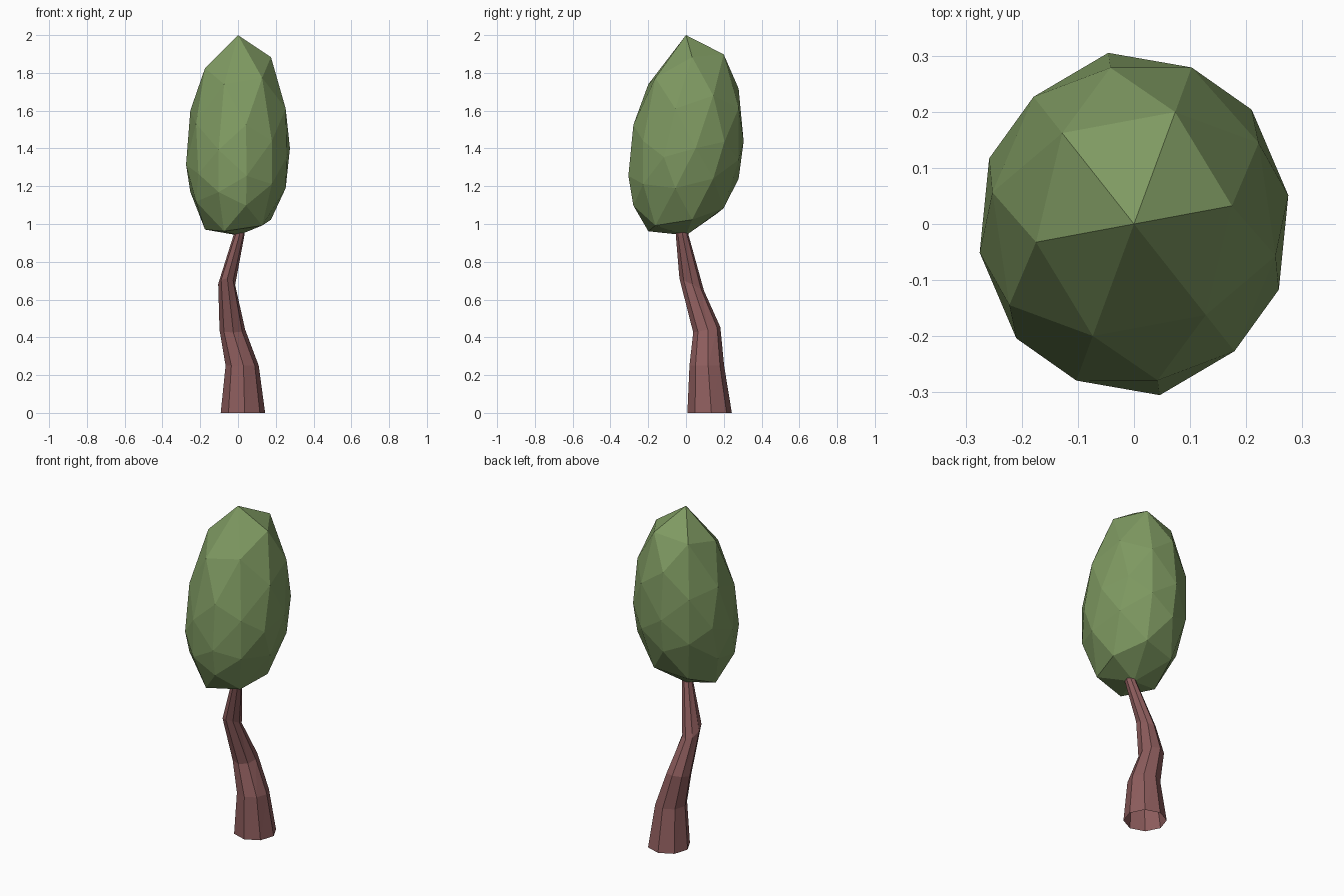
import bpy, bmesh, math
from mathutils import Matrix, Vector

cube = bpy.data.objects.get("Cube")
if cube:
    bpy.data.objects.remove(cube)


def material(name, rgb):
    mat = bpy.data.materials.new(name)
    mat.use_nodes = True
    mat.diffuse_color = (*rgb, 1)
    mat.node_tree.nodes["Principled BSDF"].inputs["Base Color"].default_value = (*rgb, 1)
    return mat


def finish(bm, name, mat):
    bmesh.ops.recalc_face_normals(bm, faces=bm.faces)
    mesh = bpy.data.meshes.new(name)
    bm.to_mesh(mesh)
    bm.free()
    mesh.materials.append(mat)
    obj = bpy.data.objects.new(name, mesh)
    bpy.context.collection.objects.link(obj)
    return obj


# Trunk: eight-sided rings lofted along a crooked, tapering path, open at the foot
SIDES = 8
TRUNK = [  # x, y, z, x radius, y radius, slope of the ring along y
    (0.026, 0.125, 0.0, 0.118, 0.118, 0),
    (0.022, 0.11, 0.25, 0.088, 0.092, 0),
    (-0.03, 0.11, 0.44, 0.068, 0.072, 0.2),
    (-0.06, 0.03, 0.68, 0.045, 0.065, -0.5),
    (0.005, -0.02, 0.94, 0.029, 0.034, 0),
    (0.025, -0.03, 1.04, 0.02, 0.024, 0),
]
bm = bmesh.new()
rings = []
for x, y, z, rx, ry, slope in TRUNK:
    ring = []
    for i in range(SIDES):
        a = math.tau * (i + 0.1) / SIDES
        dy = ry * math.sin(a)
        ring.append(bm.verts.new((x + rx * math.cos(a), y + dy, z + slope * dy)))
    rings.append(ring)
for low, high in zip(rings, rings[1:]):
    for i in range(SIDES):
        j = (i + 1) % SIDES
        bm.faces.new((low[i], low[j], high[j]))
        bm.faces.new((low[i], high[j], high[i]))
finish(bm, "trunk", material("reddish brown bark", (0.27, 0.11, 0.11)))

# Foliage: faceted ball turned so an edge midpoint is on top
bm = bmesh.new()
bmesh.ops.create_icosphere(bm, subdivisions=2, radius=1)
corners = [v.co.copy() for v in bm.verts if len(v.link_edges) == 5]
a = max(corners, key=lambda c: c.z)
b = min((c for c in corners if c != a), key=lambda c: (c - a).length)
up, along = (a + b).normalized(), (b - a).normalized()
turn = Matrix.Rotation(math.radians(9.5), 3, "Z") @ Matrix((along, up.cross(along), up))

# Spread the rings away from the poles
for v in bm.verts:
    p = turn @ v.co
    theta = math.acos(max(-1, min(1, p.z)))
    theta += 0.15 * math.sin(2 * theta)
    flat = Vector((p.x, p.y, 0))
    if flat.length > 1e-4:
        flat.normalize()
    v.co = flat * math.sin(theta) + Vector((0, 0, math.cos(theta)))

# Stretch into a leaning egg, widest below the middle, with a flattened underside
wide = max(abs(v.co.x) for v in bm.verts)
deep = max(abs(v.co.y) for v in bm.verts)
for v in bm.verts:
    x, y = v.co.x / wide * 0.275, v.co.y / deep * 0.305
    height, lean = (0.64, 0.36) if v.co.z > 0 else (0.47, 0.27)
    z = 1.36 + height * v.co.z + lean * y + 0.1 * x
    v.co = (x, y, min(2.0, max(0.94, z)))
finish(bm, "foliage", material("leaf green", (0.21, 0.32, 0.12)))
